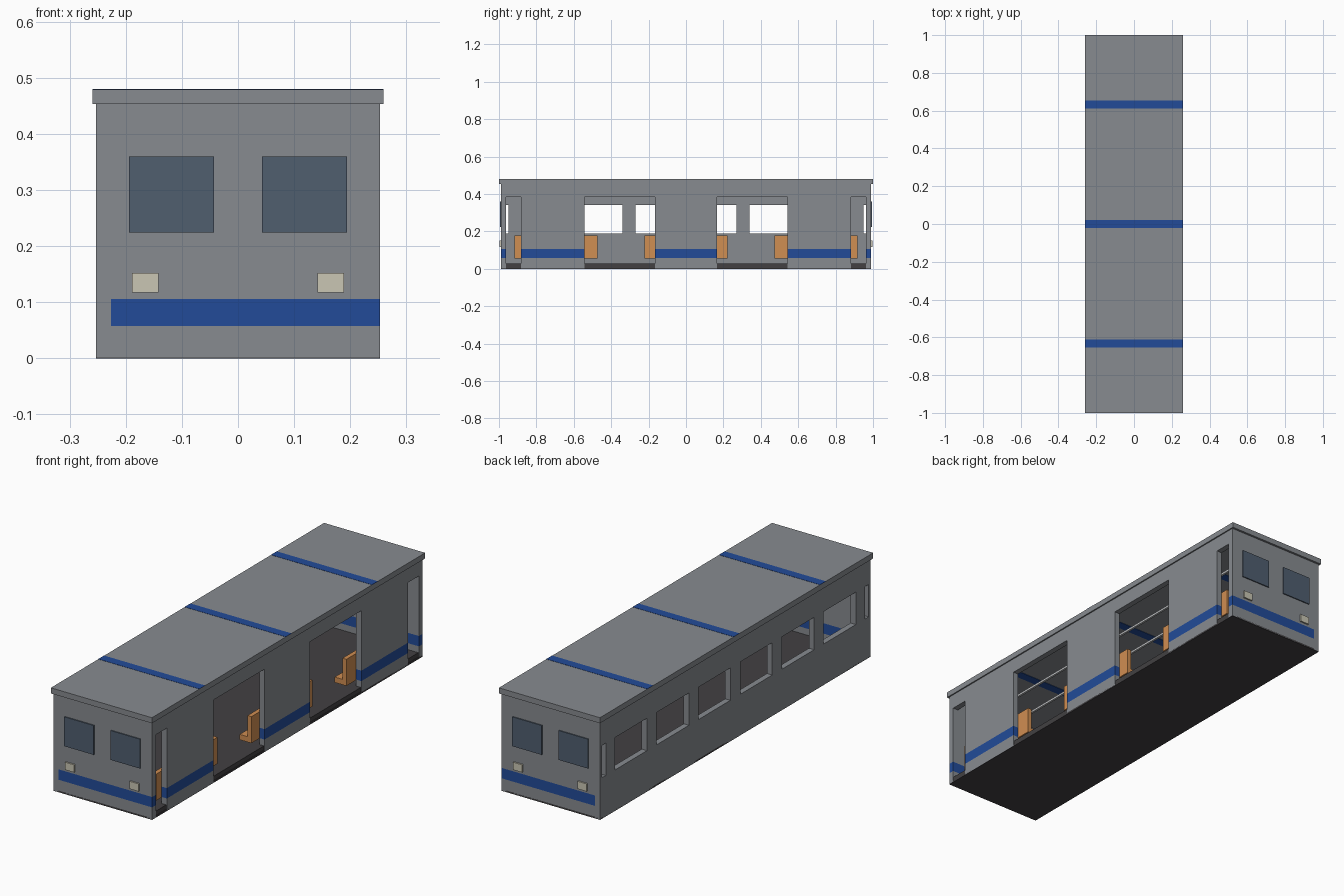
import bpy
import bmesh
from mathutils import Vector

default = bpy.data.objects.get("Cube")
if default:
    bpy.data.objects.remove(default, do_unlink=True)


def material(name, rgb):
    """Flat material from an sRGB triple in 0-255."""
    linear = [((c / 255 + 0.055) / 1.055) ** 2.4 for c in rgb] + [1.0]
    mat = bpy.data.materials.new(name)
    mat.use_nodes = True
    mat.diffuse_color = linear
    mat.node_tree.nodes["Principled BSDF"].inputs["Base Color"].default_value = linear
    return mat


GREY = material("body_grey", (135, 139, 144))
BLUE = material("stripe_blue", (34, 75, 153))
DARK = material("floor_dark", (66, 64, 66))
ORANGE = material("seat_orange", (208, 142, 82))
GLASS = material("window_slate", (80, 94, 111))
CREAM = material("lamp_cream", (202, 198, 180))
RAIL = material("rail_pale_grey", (190, 192, 194))


def finish(name, bm, mats):
    mesh = bpy.data.meshes.new(name)
    bm.to_mesh(mesh)
    bm.free()
    obj = bpy.data.objects.new(name, mesh)
    for mat in mats:
        mesh.materials.append(mat)
    bpy.context.collection.objects.link(obj)
    return obj


def box(name, xs, ys, zs, mat):
    """Box spanning the given ranges."""
    bm = bmesh.new()
    bmesh.ops.create_cube(bm, size=1)
    low, high = (Vector(p) for p in zip(xs, ys, zs))
    for v in bm.verts:
        v.co = (low + high) / 2 + v.co * (high - low)
    return finish(name, bm, [mat])


WALL = 0.027
HALF_X, HALF_Y = 0.253, 0.99
TOP = 0.455
STRIPE = (0.058, 0.106)


def wall(name, place, span, holes=(), hole_z=(0, 0), striped=True):
    """Sheet of quads with openings left out, thickened by a solidify modifier."""
    us = sorted({*span, *(u for hole in holes for u in hole)})
    zs = sorted({0.002, TOP, *STRIPE, *(hole_z if holes else ())})
    bm = bmesh.new()
    grid = [[bm.verts.new(place(u, z)) for z in zs] for u in us]
    for i in range(len(us) - 1):
        for j in range(len(zs) - 1):
            u, z = (us[i] + us[i + 1]) / 2, (zs[j] + zs[j + 1]) / 2
            if hole_z[0] < z < hole_z[1] and any(a < u < b for a, b in holes):
                continue
            face = bm.faces.new((grid[i][j], grid[i + 1][j],
                                 grid[i + 1][j + 1], grid[i][j + 1]))
            face.material_index = int(striped and STRIPE[0] < z < STRIPE[1])
    bmesh.ops.delete(bm, geom=[v for v in bm.verts if not v.link_faces], context='VERTS')
    obj = finish(name, bm, [GREY, BLUE])
    solid = obj.modifiers.new("thickness", 'SOLIDIFY')
    solid.thickness = WALL
    solid.offset = 0


def mirrored(spans):
    return [(-b, -a) for a, b in spans] + list(spans)


# Side walls: doorways on the left, a row of windows on the right
side_x = HALF_X - WALL / 2
doors = mirrored([(0.167, 0.542), (0.882, 0.963)])
windows = mirrored([(0.037, 0.27), (0.34, 0.577), (0.647, 0.882), (0.948, 0.975)])
wall("door_side_wall", lambda u, z: (side_x, u, z), (-HALF_Y, HALF_Y),
     doors, (0.002, 0.384))
wall("window_side_wall", lambda u, z: (-side_x, u, z), (-HALF_Y, HALF_Y),
     windows, (0.19, 0.34), striped=False)

# End walls with painted windows and headlamps
for end, s in (("front", -1), ("back", 1)):
    wall(end + "_wall", lambda u, z: (u, s * (HALF_Y - WALL / 2), z),
         (WALL - HALF_X, HALF_X - WALL))
    for side, m in (("right", -1), ("left", 1)):
        def plate(part, inner, outer, zs, depth, mat):
            box(f"{end}_{side}_{part}", sorted((m * inner, m * outer)),
                sorted((s * (HALF_Y - 0.002), s * (HALF_Y + depth))), zs, mat)
        plate("window", 0.043, 0.194, (0.224, 0.36), 0.005, GLASS)
        plate("headlamp", 0.142, 0.189, (0.117, 0.152), 0.007, CREAM)

# Floor
box("base_plate", (-HALF_X, HALF_X), (-HALF_Y, HALF_Y), (0, 0.008), DARK)
box("floor", (WALL - HALF_X, HALF_X - 0.003), (WALL - HALF_Y, HALF_Y - WALL),
    (0.006, 0.028), DARK)

# Roof with stripes across its top and ceiling
box("roof", (-0.259, 0.259), (-1, 1), (0.453, 0.479), GREY)
for i, y in enumerate((-0.632, 0, 0.632)):
    band = (y - 0.021, y + 0.021)
    box(f"roof_stripe_{i + 1}", (-0.259, 0.259), band, (0.478, 0.48), BLUE)
    box(f"ceiling_stripe_{i + 1}", (WALL - HALF_X, HALF_X - WALL), band,
        (0.451, 0.454), BLUE)

# Benches between the doorways
for i, y in enumerate((-0.695, 0, 0.695)):
    span = (y - 0.223, y + 0.223)
    box(f"bench_{i + 1}_seat", (0.165, 0.225), span, (0.055, 0.08), ORANGE)
    box(f"bench_{i + 1}_back", (0.205, 0.225), span, (0.08, 0.178), ORANGE)

# Overhead grab rails
for side, x in (("right", -0.07), ("left", 0.07)):
    box(side + "_grab_rail", (x - 0.005, x + 0.005), (WALL - HALF_Y, HALF_Y - WALL),
        (0.405, 0.415), RAIL)
